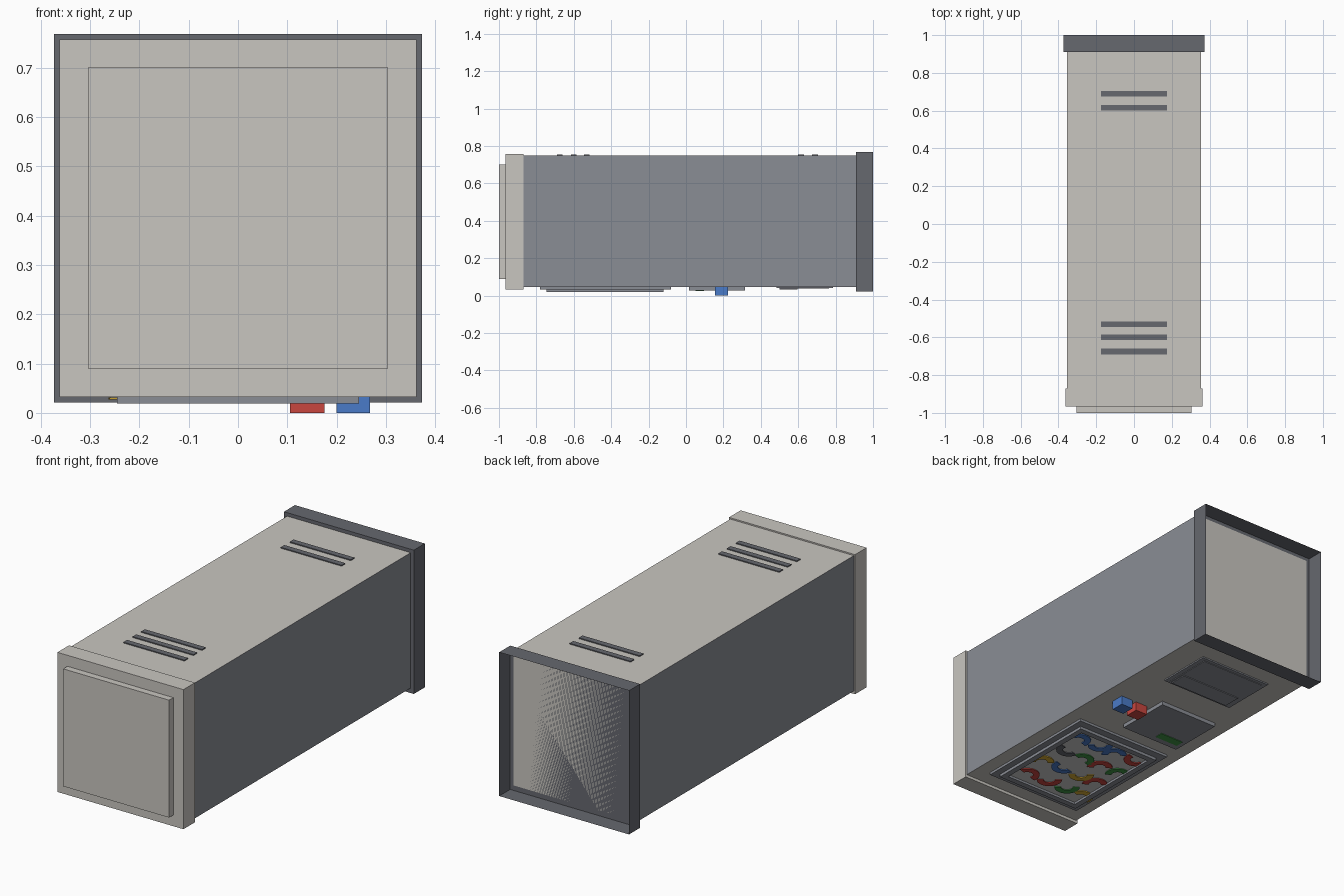
import bpy, bmesh, math, random

if "Cube" in bpy.data.objects:
    bpy.data.objects.remove(bpy.data.objects["Cube"])

random.seed(4)


def material(name, hex_rgb):
    def lin(c):
        c /= 255
        return c / 12.92 if c <= 0.04045 else ((c + 0.055) / 1.055) ** 2.4
    m = bpy.data.materials.new(name)
    m.diffuse_color = (*[lin((hex_rgb >> s) & 255) for s in (16, 8, 0)], 1)
    m.use_nodes = True
    m.node_tree.nodes["Principled BSDF"].inputs["Base Color"].default_value = m.diffuse_color
    return m


BEIGE = material("warm beige", 0xC9C6C0)
GREY = material("mid grey", 0x8A8D95)
DARK = material("dark grey", 0x66686F)
PALE = material("pale grey", 0xCCCCCC)
BLUE = material("blue", 0x4A7BC8)
RED = material("red", 0xC8463F)
YELLOW = material("yellow", 0xD6AC35)
GREEN = material("green", 0x409246)


def finish(name, bm, *mats):
    me = bpy.data.meshes.new(name)
    bm.to_mesh(me)
    bm.free()
    for m in mats:
        me.materials.append(m)
    ob = bpy.data.objects.new(name, me)
    bpy.context.collection.objects.link(ob)
    return ob


def box_bm(x, y, z):
    bm = bmesh.new()
    bmesh.ops.create_cube(bm, size=1)
    for v in bm.verts:
        v.co = [a + (b - a) * (c + 0.5) for (a, b), c in zip((x, y, z), v.co)]
    return bm


def box(name, x, y, z, mat):
    return finish(name, box_bm(x, y, z), mat)


# Cabinet: beige shell with grey side panels
bm = box_bm((-0.355, 0.355), (-0.87, 0.91), (0.047, 0.75))
bm.normal_update()
for f in bm.faces:
    f.material_index = int(abs(f.normal.x) > 0.5)
finish("cabinet", bm, BEIGE, GREY)

# End cap and its raised plate
box("end_cap", (-0.362, 0.362), (-0.965, -0.87), (0.032, 0.757), BEIGE)
box("end_plate", (-0.304, 0.304), (-1, -0.965), (0.09, 0.70), BEIGE)

# Hollow base skirt, open at the back
bm = box_bm((-0.373, 0.373), (0.91, 1.0), (0.021, 0.768))
bm.normal_update()
bmesh.ops.delete(bm, geom=[f for f in bm.faces if f.normal.y > 0.5], context='FACES_ONLY')
finish("base_skirt", bm, DARK)

# Vent slats on the top
for i, y in enumerate((0.69, 0.615, -0.53, -0.60, -0.675)):
    box(f"vent_slat_{i + 1}", (-0.175, 0.175), (y - 0.015, y + 0.015), (0.747, 0.755), DARK)

# Display window: surround, raised frame of four bars, pale backing
box("window_surround", (-0.28, 0.28), (-0.78, -0.08), (0.034, 0.05), GREY)
X, Y0, Y1, W = 0.245, -0.745, -0.12, 0.03
for name, x, y in (("left", (-X, -X + W), (Y0, Y1)), ("right", (X - W, X), (Y0, Y1)),
                   ("top", (-X + W, X - W), (Y0, Y0 + W)), ("bottom", (-X + W, X - W), (Y1 - W, Y1))):
    box(f"window_frame_{name}", x, y, (0.019, 0.04), GREY)
box("window_backing", (-X + W, X - W), (Y0 + W, Y1 - W), (0.031, 0.04), PALE)

# Prize capsules: coloured crescents in four rows
rows = ((-0.21, 0.0, (BLUE, BLUE, BLUE, RED)), (-0.35, -0.025, (DARK, GREEN, RED, GREEN)),
        (-0.495, 0.0, (YELLOW, BLUE, YELLOW, RED)), (-0.635, -0.025, (RED, RED, GREEN, YELLOW)))
for r, (y, shift, colours) in enumerate(rows):
    for c, mat in enumerate(colours):
        cx = 0.17 - 0.115 * c + shift
        turn = random.choice((-0.6, 0.3, 2.5, 3.4))
        n = 14
        arc = [(0.063, math.pi * i / n) for i in range(n + 1)]
        arc += [(0.03, math.pi * (n - i) / n) for i in range(n + 1)]
        bm = bmesh.new()
        ring = [bm.verts.new((cx + q * math.cos(a + turn),
                              y + q * math.sin(a + turn) - 0.02 * math.cos(turn), 0.031))
                for q, a in arc]
        face = bm.faces.new(ring)
        ext = bmesh.ops.extrude_face_region(bm, geom=[face])
        for v in ext["geom"]:
            if isinstance(v, bmesh.types.BMVert):
                v.co.z = 0.027
        bmesh.ops.recalc_face_normals(bm, faces=bm.faces)
        finish(f"capsule_{r + 1}_{c + 1}", bm, mat)

# Control panel with green strip, and two push buttons
box("control_panel", (-0.26, 0.08), (0.015, 0.315), (0.027, 0.05), GREY)
box("green_strip", (-0.235, -0.10), (0.05, 0.095), (0.024, 0.03), GREEN)
box("blue_button", (0.20, 0.268), (0.155, 0.225), (0.0, 0.05), BLUE)
box("red_button", (0.105, 0.175), (0.155, 0.225), (0.0, 0.05), RED)

# Collection hatch with raised flap
box("hatch_plate", (-0.21, 0.21), (0.485, 0.785), (0.040, 0.05), GREY)
box("hatch_door", (-0.185, 0.185), (0.50, 0.765), (0.037, 0.045), GREY)
box("hatch_flap", (-0.175, 0.175), (0.50, 0.595), (0.033, 0.045), GREY)
